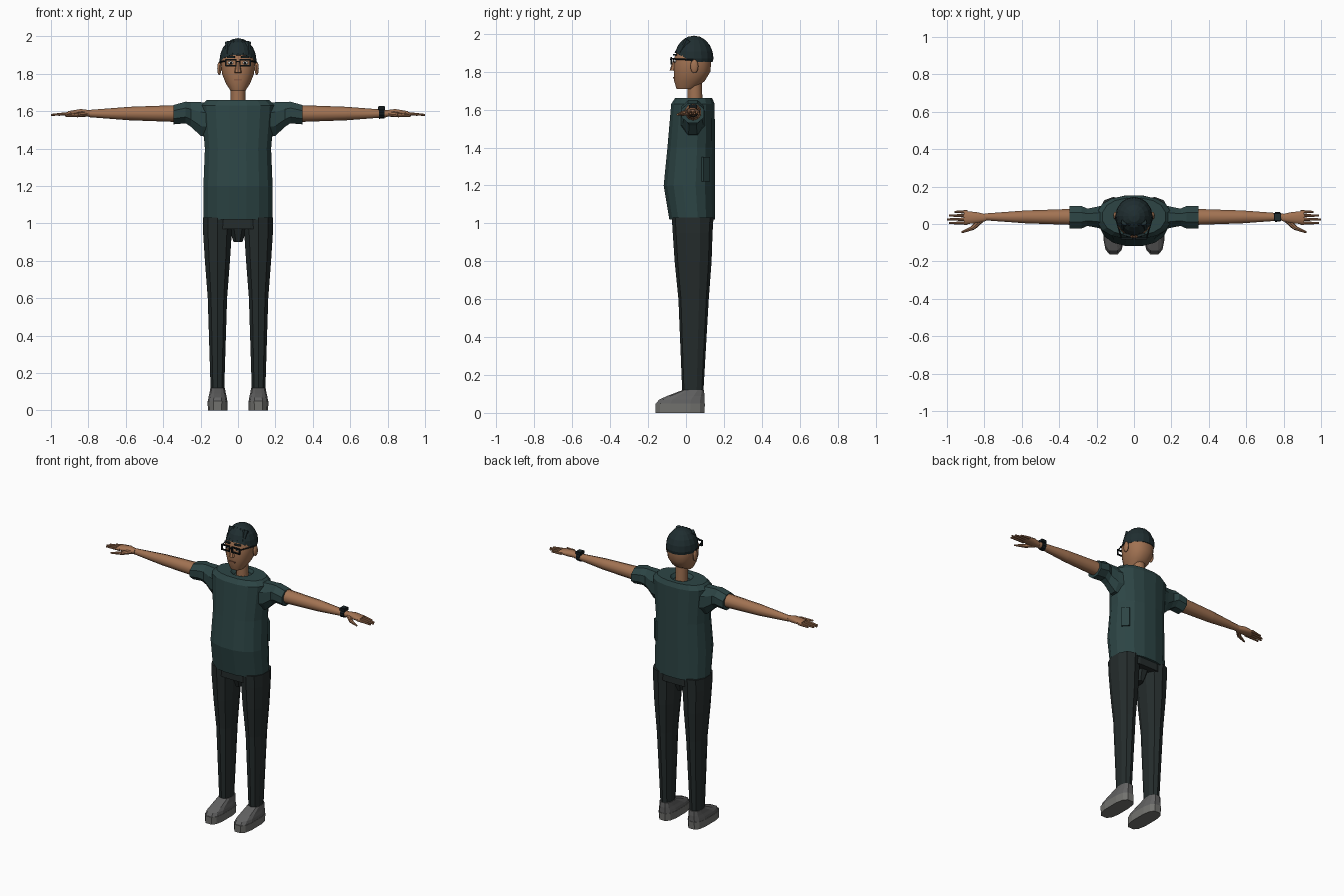
import bpy, bmesh, math
from mathutils import Matrix, Vector

old = bpy.data.objects.get("Cube")
if old:
    bpy.data.objects.remove(old)


def material(name, red, green, blue):
    mat = bpy.data.materials.new(name)
    mat.use_nodes = True
    mat.diffuse_color = (red, green, blue, 1)
    shader = mat.node_tree.nodes["Principled BSDF"]
    shader.inputs["Base Color"].default_value = mat.diffuse_color
    return mat


skin = material("skin", .36, .17, .085)
lip = material("lip", .24, .1, .055)
shirt_green = material("shirt_green", .026, .06, .06)
charcoal = material("trouser_charcoal", .018, .025, .025)
dark_hair = material("dark_hair", .014, .027, .03)
shoe_grey = material("shoe_grey", .12, .12, .12)
sole_grey = material("sole_grey", .17, .17, .16)
black = material("frame_black", .006, .01, .012)
eye_white = material("eye_white", .6, .6, .58)


def finish(bm, name, mat, mirror=False, smooth=False):
    """Turn a bmesh into a named object, optionally mirrored to the other side."""
    bmesh.ops.recalc_face_normals(bm, faces=bm.faces[:])
    mesh = bpy.data.meshes.new(name)
    bm.to_mesh(mesh)
    bm.free()
    mesh.materials.append(mat)
    part = bpy.data.objects.new(name, mesh)
    bpy.context.collection.objects.link(part)
    if mirror:
        part.modifiers.new("mirror", "MIRROR")
    if smooth:
        bpy.ops.object.select_all(action="DESELECT")
        part.select_set(True)
        bpy.context.view_layer.objects.active = part
        bpy.ops.object.shade_smooth_by_angle(angle=math.radians(40))


def loft(name, mat, stations, axis="z", centre=0, sides=12, squareness=2.3, **options):
    """Skin rounded sections, each given as position, half width, low edge, high edge."""
    bm = bmesh.new()
    rings = []
    for position, half_width, low, high in stations:
        ring = []
        for step in range(sides):
            angle = math.tau * (step + .5) / sides
            across, along = (math.copysign(abs(wave) ** (2 / squareness), wave)
                             for wave in (math.cos(angle), math.sin(angle)))
            across = centre + across * half_width
            along = (low + high + along * (high - low)) / 2
            point = (across, along, position) if axis == "z" else (position, across, along)
            ring.append(bm.verts.new(point))
        rings.append(ring)
    for lower, upper in zip(rings, rings[1:]):
        for i in range(sides):
            bm.faces.new((lower[i - 1], lower[i], upper[i], upper[i - 1]))
    bm.faces.new(rings[0])
    bm.faces.new(rings[-1])
    finish(bm, name, mat, **options)


def taper(name, mat, start, end, start_radius, end_radius, sides=10, **options):
    """Straight tapered limb between two points."""
    start, end = Vector(start), Vector(end)
    span = end - start
    place = Matrix.Translation((start + end) / 2) @ span.to_track_quat("Z", "Y").to_matrix().to_4x4()
    bm = bmesh.new()
    bmesh.ops.create_cone(bm, cap_ends=True, segments=sides, radius1=start_radius,
                          radius2=end_radius, depth=span.length, matrix=place)
    finish(bm, name, mat, **options)


def box(name, mat, centre, size, turn=0, **options):
    bm = bmesh.new()
    place = Matrix.Translation(centre) @ Matrix.Rotation(math.radians(turn), 4, "Z")
    bmesh.ops.create_cube(bm, size=1, matrix=place @ Matrix.Diagonal((*size, 1)))
    finish(bm, name, mat, **options)


def ball(name, mat, centre, radii, floor=None, **options):
    """Ellipsoid; an optional floor rule lifts its lower points to an edge line."""
    bm = bmesh.new()
    place = Matrix.Translation(centre) @ Matrix.Diagonal((*radii, 1))
    bmesh.ops.create_uvsphere(bm, u_segments=16, v_segments=10, radius=1, matrix=place)
    if floor:
        for vert in bm.verts:
            vert.co.z = max(vert.co.z, floor(vert.co.y))
    finish(bm, name, mat, **options)


# Shirt with a sunken collar and wide short sleeves
loft("shirt_body", shirt_green, [
    (1.02, .187, -.09, .155), (1.2, .188, -.12, .155), (1.4, .18, -.1, .155),
    (1.63, .2, -.08, .153), (1.66, .17, -.06, .14), (1.66, .07, -.02, .11),
    (1.64, .05, 0, .1)], sides=16)
loft("sleeve", shirt_green, [
    (.13, .08, 1.45, 1.65), (.2, .06, 1.46, 1.655), (.25, .05, 1.51, 1.655),
    (.28, .065, 1.53, 1.655), (.345, .065, 1.525, 1.637)],
    axis="x", centre=.036, sides=8, squareness=2, mirror=True)
box("back_patch", shirt_green, (.15, .1, 1.285), (.026, .05, .13), turn=46)

# Arms and hands, laid out along a shared line
arm_y, arm_z = .038, 1.587
elbow, wrist = (.58, arm_y, arm_z), (.8, arm_y, arm_z)
taper("upper_arm", skin, (.3, arm_y, arm_z), elbow, .046, .036, mirror=True, smooth=True)
taper("forearm", skin, elbow, wrist, .036, .019, mirror=True, smooth=True)
loft("palm", skin, [(.79, .018, 1.57, 1.605), (.84, .03, 1.57, 1.612), (.91, .037, 1.577, 1.6)],
     axis="x", centre=.034, mirror=True, smooth=True)
for number, finger in enumerate(("index", "middle", "ring", "little")):
    finger_y = .005 + number * .02
    tip = 1 - .01 * (number - 1) ** 2
    taper(finger + "_finger", skin, (.89, finger_y, arm_z), (tip, finger_y, 1.58),
          .01, .005, sides=8, mirror=True, smooth=True)
knuckle = (.86, -.02, 1.58)
taper("thumb_base", skin, wrist, knuckle, .016, .013, sides=8, mirror=True, smooth=True)
taper("thumb_tip", skin, knuckle, (.922, -.045, 1.574), .012, .005, sides=8, mirror=True, smooth=True)

# Watch on the left wrist
taper("watch_band", black, (.755, arm_y, arm_z), (.782, arm_y, arm_z), .028, .026)
box("watch_case", black, (.768, arm_y, 1.616), (.038, .042, .018))
box("watch_screen", dark_hair, (.768, arm_y, 1.626), (.028, .032, .004))

# Trousers
loft("trouser_leg", charcoal, [
    (.115, .038, -.02, .092), (.6, .054, -.04, .12), (.8, .07, -.06, .135),
    (.95, .08, -.07, .14), (1.03, .08, -.075, .145)], centre=.11, sides=10, mirror=True)
loft("trouser_hips", charcoal, [(.97, .183, -.07, .14), (1.05, .18, -.07, .14)], squareness=2.6)
loft("trouser_crotch", charcoal, [(.9, .025, -.01, .08), (1, .06, -.05, .12)], sides=8)

# Shoes
loft("shoe_sole", sole_grey, [(0, .053, -.163, .1), (.05, .055, -.165, .103)],
     centre=.109, squareness=3, mirror=True)
loft("shoe_upper", shoe_grey, [
    (.05, .053, -.16, .1), (.07, .05, -.145, .1), (.09, .045, -.1, .1),
    (.12, .04, -.02, .096)], centre=.109, squareness=3, mirror=True)

# Neck and head
taper("neck", skin, (0, .048, 1.62), (0, .045, 1.76), .039, .039, sides=12, smooth=True)
loft("head", skin, [
    (1.708, .04, -.05, .04), (1.75, .067, -.064, .1), (1.8, .087, -.066, .13),
    (1.87, .094, -.065, .136), (1.93, .075, -.04, .12)], sides=16, smooth=True)
ball("ear", skin, (.1, .044, 1.828), (.011, .021, .036), mirror=True, smooth=True)
taper("nose", skin, (0, -.066, 1.805), (0, -.06, 1.86), .02, .009, sides=8, smooth=True)
box("mouth", lip, (0, -.063, 1.768), (.045, .009, .008))


# Hair cap with an edge that rises toward the forehead, and a row of fringe locks
def hairline(y):
    return 1.85 + .05 * min(1, max(0, .3 - y * 14))


ball("hair_cap", dark_hair, (0, .042, 1.87), (.099, .103, .12), floor=hairline)
for lock in range(-2, 3):
    root = Vector((lock * .025, .01, 1.965))
    lean = Vector((lock * .004, -.063 + lock * lock * .006, -.065))
    taper("fringe_lock", dark_hair, root, root + lean, .02, .008, sides=6)

# Eyes and brows
eye_x, eye_z = .038, 1.858
ball("eye", eye_white, (eye_x, -.055, eye_z), (.016, .012, .009), mirror=True, smooth=True)
ball("pupil", black, (eye_x, -.066, eye_z), (.006, .004, .006), mirror=True, smooth=True)
box("eyebrow", dark_hair, (eye_x, -.058, 1.889), (.042, .014, .009), turn=12, mirror=True)

# Glasses: rectangular rims, a bridge and side arms
for side in (-1, 1):
    box("glasses_rim_bar", black, (eye_x, -.078, eye_z + side * .016), (.06, .01, .007), mirror=True)
    box("glasses_rim_post", black, (eye_x + side * .027, -.078, eye_z), (.007, .01, .036), mirror=True)
box("glasses_bridge", black, (0, -.08, 1.865), (.024, .009, .007))
taper("glasses_arm", black, (.067, -.076, 1.868), (.1, .04, 1.862), .004, .004, sides=4, mirror=True)
